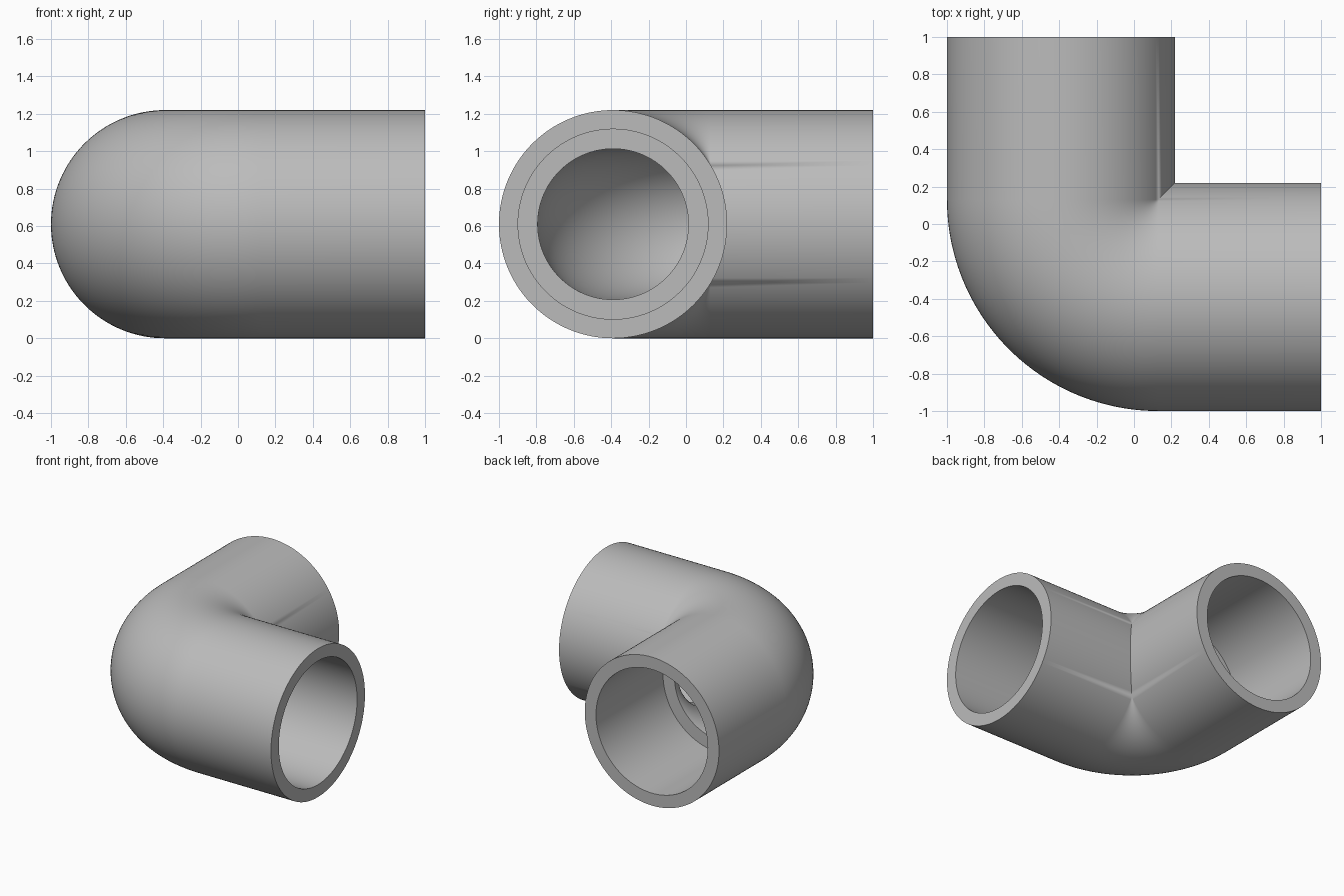
import bpy, bmesh
from math import sin, cos, pi, radians

cube = bpy.data.objects.get("Cube")
if cube:
    bpy.data.objects.remove(cube, do_unlink=True)

SEGMENTS, BEND_STEPS = 128, 48
OUTER, SOCKET, BORE = 0.61, 0.508, 0.403
CENTRE = 0.13            # bend centre, in x and y
BEND = 0.52              # bend radius of the pipe axis
ARM = 1 - CENTRE         # straight length of each arm

grey = bpy.data.materials.new("plain_grey")
grey.use_nodes = True
colour = (0.5, 0.5, 0.5, 1)
grey.diffuse_color = colour
grey.node_tree.nodes["Principled BSDF"].inputs["Base Color"].default_value = colour

bm = bmesh.new()


def ring(radius, turn, out_x=0, out_y=0):
    """Circle of the pipe at one turn of the bend, pushed out along an arm."""
    verts = []
    for i in range(SEGMENTS):
        a = 2 * pi * i / SEGMENTS
        dist = BEND - radius * cos(a)
        z = OUTER + radius * sin(a)
        if dist < 0 and not (out_x or out_y):
            # past the bend centre the arms meet in a mitre
            x = y = CENTRE - dist
        else:
            x = CENTRE - dist * sin(turn) + out_x
            y = CENTRE - dist * cos(turn) + out_y
        verts.append(bm.verts.new((x, y, z)))
    return verts


def bend(radius):
    return [ring(radius, pi / 2 * i / BEND_STEPS) for i in range(BEND_STEPS + 1)]


# Outer skin from one mouth to the other, then back through sockets and bore
rings = [ring(OUTER, 0, out_x=ARM)] + bend(OUTER) + [ring(OUTER, pi / 2, out_y=ARM)]
rings += [ring(SOCKET, pi / 2, out_y=ARM), ring(SOCKET, pi / 2)]
rings += bend(BORE)[::-1]
rings += [ring(SOCKET, 0), ring(SOCKET, 0, out_x=ARM)]

for r, s in zip(rings, rings[1:] + rings[:1]):
    for i in range(SEGMENTS):
        j = (i + 1) % SEGMENTS
        bm.faces.new((r[i], r[j], s[j], s[i]))

# Collapse the repeated mitre points
bmesh.ops.remove_doubles(bm, verts=bm.verts, dist=0.0001)
bmesh.ops.recalc_face_normals(bm, faces=bm.faces)

mesh = bpy.data.meshes.new("pipe_elbow")
bm.to_mesh(mesh)
bm.free()
mesh.materials.append(grey)
elbow = bpy.data.objects.new("pipe_elbow", mesh)
bpy.context.collection.objects.link(elbow)

bpy.ops.object.select_all(action='DESELECT')
elbow.select_set(True)
bpy.context.view_layer.objects.active = elbow
bpy.ops.object.shade_smooth_by_angle(angle=radians(30))
